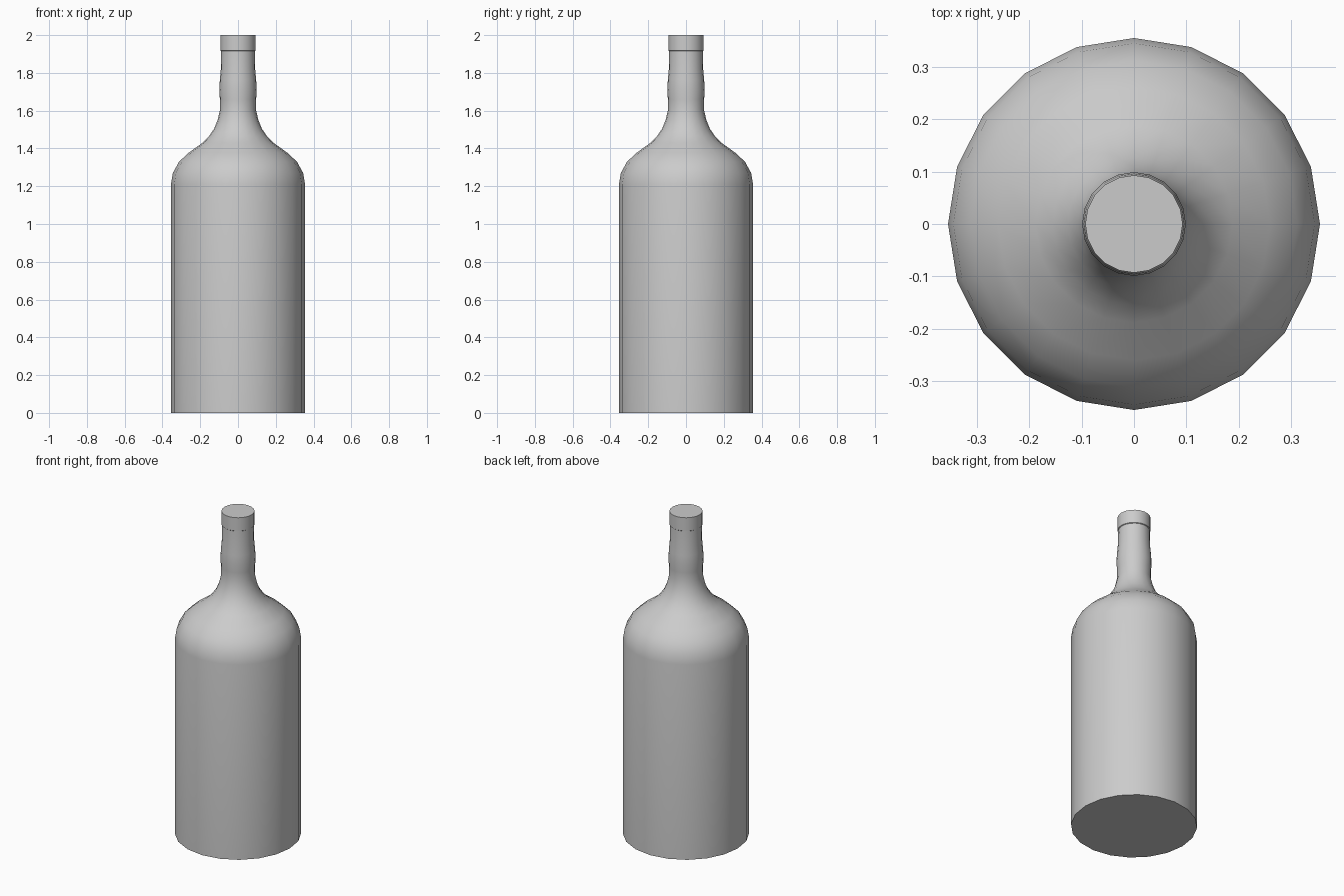
import bpy, bmesh, math

if "Cube" in bpy.data.objects:
    bpy.data.objects.remove(bpy.data.objects["Cube"])

SIDES = 20
# bottle outline as (radius, height), from base to lip
PROFILE = [
    (0.355, 0.0), (0.355, 1.21), (0.345, 1.27), (0.312, 1.33), (0.26, 1.378),
    (0.188, 1.43), (0.155, 1.463), (0.126, 1.505), (0.108, 1.55), (0.095, 1.605),
    (0.096, 1.66), (0.099, 1.71), (0.096, 1.765), (0.091, 1.82), (0.089, 1.915),
    (0.093, 1.918), (0.093, 2.0),
]

# solid of revolution with flat base and top
bm = bmesh.new()
rings = [[bm.verts.new((r * math.cos(2 * math.pi * i / SIDES),
                        r * math.sin(2 * math.pi * i / SIDES), z))
          for i in range(SIDES)] for r, z in PROFILE]
for low, high in zip(rings, rings[1:]):
    for i in range(SIDES):
        j = (i + 1) % SIDES
        bm.faces.new((low[i], low[j], high[j], high[i]))
bm.faces.new(rings[0][::-1])
bm.faces.new(rings[-1])

mesh = bpy.data.meshes.new("bottle")
bm.to_mesh(mesh)
bm.free()
bottle = bpy.data.objects.new("bottle", mesh)
bpy.context.collection.objects.link(bottle)

# smooth glass wall, sharp lip and caps
bpy.context.view_layer.objects.active = bottle
bottle.select_set(True)
bpy.ops.object.shade_smooth_by_angle(angle=math.radians(40))
